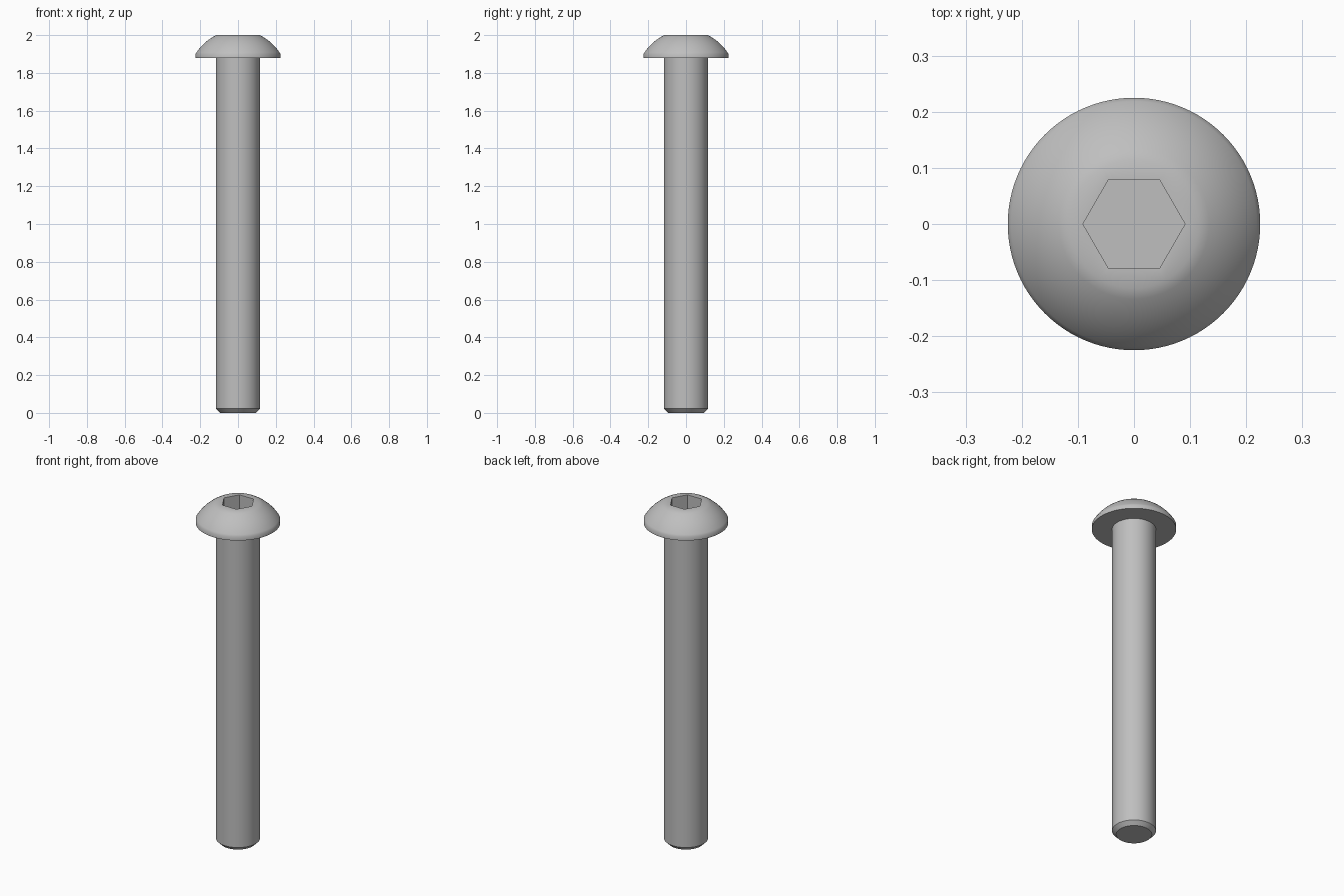
import bpy
import bmesh
from math import cos, sin, pi, sqrt, radians

cube = bpy.data.objects.get("Cube")
if cube:
    bpy.data.objects.remove(cube, do_unlink=True)

SEGMENTS = 96
HEAD_R, SHAFT_R, TOP_R, TIP_R = 0.225, 0.117, 0.115, 0.095
HEAD_Z, LIP_Z, TOP_Z = 1.878, 1.9, 2.0
HEX_R, SOCKET_DEPTH = 0.091, 0.088

steel = bpy.data.materials.new("grey_steel")
steel.use_nodes = True
colour = (0.52, 0.52, 0.52, 1)
steel.diffuse_color = colour
steel.node_tree.nodes["Principled BSDF"].inputs["Base Color"].default_value = colour


def round_ring(r, z):
    return [(r * cos(a), r * sin(a), z) for a in angles]


def hex_ring(r, z):
    # Hexagon outline sampled at the same angles, corners on the x axis
    ring = []
    for a in angles:
        d = r * cos(pi / 6) / cos(a % (pi / 3) - pi / 6)
        ring.append((d * cos(a), d * sin(a), z))
    return ring


def build(name, rings):
    # Skin a stack of rings and cap both ends
    bm = bmesh.new()
    loops = [[bm.verts.new(p) for p in ring] for ring in rings]
    for low, high in zip(loops, loops[1:]):
        for i in range(SEGMENTS):
            j = (i + 1) % SEGMENTS
            bm.faces.new((low[i], low[j], high[j], high[i]))
    bm.faces.new(loops[0][::-1])
    bm.faces.new(loops[-1])
    bmesh.ops.recalc_face_normals(bm, faces=bm.faces)
    mesh = bpy.data.meshes.new(name)
    bm.to_mesh(mesh)
    bm.free()
    mesh.materials.append(steel)
    obj = bpy.data.objects.new(name, mesh)
    bpy.context.collection.objects.link(obj)
    bpy.ops.object.select_all(action="DESELECT")
    obj.select_set(True)
    bpy.context.view_layer.objects.active = obj
    bpy.ops.object.shade_smooth_by_angle(angle=radians(35))


angles = [2 * pi * i / SEGMENTS for i in range(SEGMENTS)]

# Dome is a slice of a sphere centred on the axis
rise = TOP_Z - LIP_Z
drop = (HEAD_R ** 2 - TOP_R ** 2 - rise ** 2) / (2 * rise)
sphere_r = sqrt(HEAD_R ** 2 + drop ** 2)
STEPS = 10
dome = []
for i in range(STEPS + 1):
    h = rise * i / STEPS
    dome.append(round_ring(sqrt(sphere_r ** 2 - (drop + h) ** 2), LIP_Z + h))

# One closed body: chamfered shank, flat underside, lip, dome and hex socket
build("button_head_bolt", [
    round_ring(TIP_R, 0),
    round_ring(SHAFT_R, 0.022),
    round_ring(SHAFT_R, HEAD_Z),
    round_ring(HEAD_R, HEAD_Z),
    *dome,
    hex_ring(HEX_R, TOP_Z),
    hex_ring(HEX_R, TOP_Z - SOCKET_DEPTH),
])
